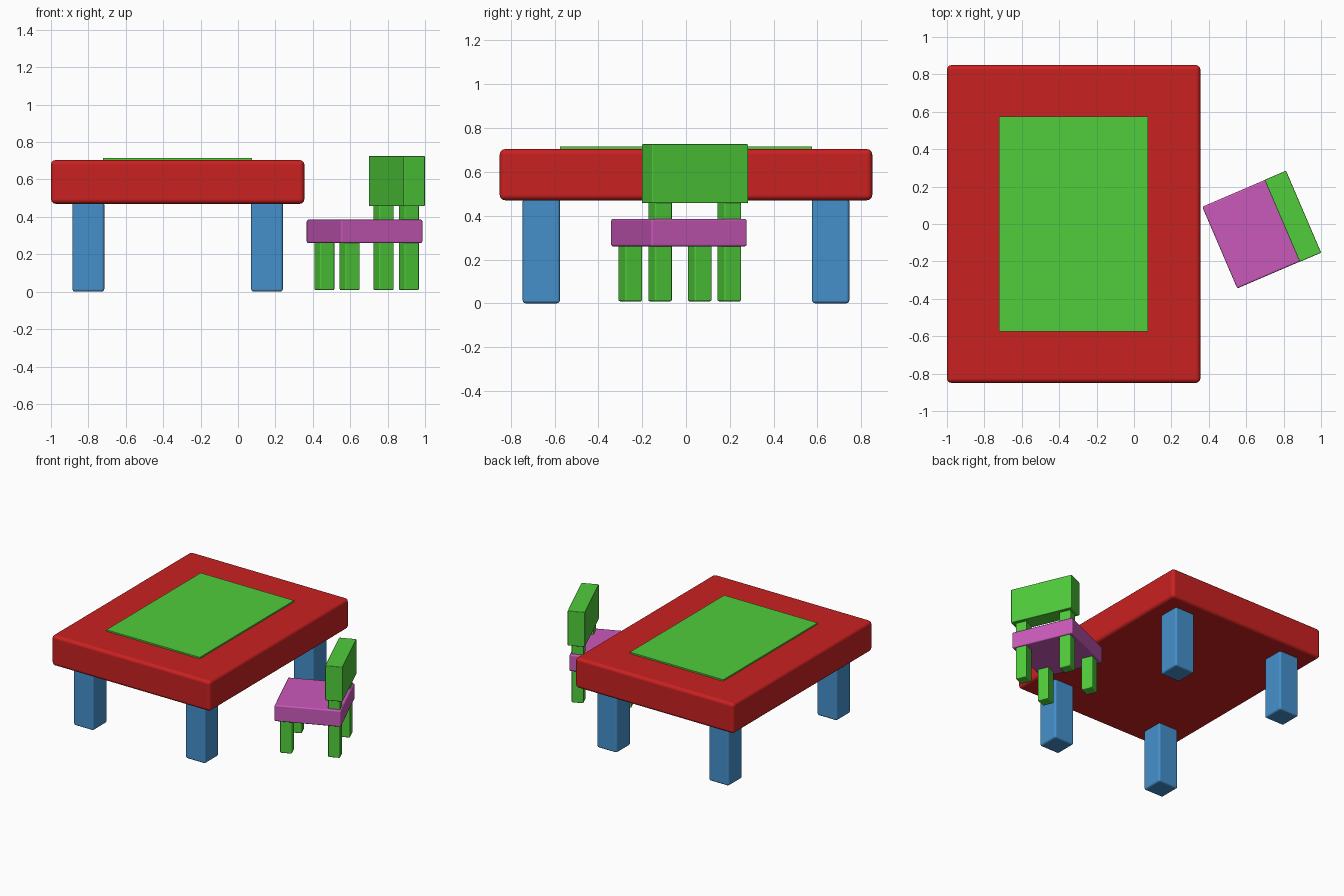
import bpy, bmesh, math
from mathutils import Matrix, Vector

if "Cube" in bpy.data.objects:
    bpy.data.objects.remove(bpy.data.objects["Cube"])


def material(name, rgb):
    m = bpy.data.materials.new(name)
    m.diffuse_color = (*rgb, 1)
    m.use_nodes = True
    m.node_tree.nodes["Principled BSDF"].inputs["Base Color"].default_value = m.diffuse_color
    return m


RED = material("red", (0.59, 0.015, 0.015))
GREEN = material("green", (0.08, 0.61, 0.043))
BLUE = material("blue", (0.06, 0.28, 0.60))
PINK = material("pink", (0.59, 0.10, 0.49))


def box(name, centre, size, z0, z1, mat, bevel=0.0, frame=Matrix()):
    """Box of plan size around centre from z0 to z1, with rounded edges."""
    mesh = bpy.data.meshes.new(name)
    bm = bmesh.new()
    place = (Matrix.Translation((*centre, (z0 + z1) / 2))
             @ Matrix.Diagonal((*size, z1 - z0, 1)))
    bmesh.ops.create_cube(bm, size=1, matrix=place)
    bm.to_mesh(mesh)
    bm.free()
    mesh.materials.append(mat)
    ob = bpy.data.objects.new(name, mesh)
    ob.matrix_world = frame
    bpy.context.collection.objects.link(ob)
    if bevel:
        mod = ob.modifiers.new("rounded edges", "BEVEL")
        mod.width = bevel
        mod.segments = 3
        mod.harden_normals = True
        mesh.shade_smooth()
    return ob


# Table
TX = -0.3225
box("table_top", (TX, 0), (1.355, 1.70), 0.47, 0.704, RED, 0.025)
box("table_mat", (TX, 0), (0.797, 1.15), 0.706, 0.715, GREEN)
box("table_mat_base", (TX, 0), (0.797, 1.15), 0.700, 0.7065, GREEN)
for side, sx in (("left", -1), ("right", 1)):
    for end, sy in (("front", -1), ("back", 1)):
        box(f"table_leg_{end}_{side}", (TX + sx * 0.4775, sy * 0.66),
            (0.17, 0.17), 0.0, 0.48, BLUE, 0.014)

# Chair, turned towards the table
chair = Matrix.Translation((0.6875, -0.028, 0)) @ Matrix.Rotation(math.radians(23.2), 4, "Z")
box("chair_seat", (-0.012, 0), (0.475, 0.475), 0.26, 0.385, PINK, 0.009, chair)
box("chair_back", (0.176, 0), (0.125, 0.477), 0.457, 0.726, GREEN, 0.005, chair)
for side, sy in (("left", -1), ("right", 1)):
    box(f"chair_front_leg_{side}", (-0.172, sy * 0.172), (0.085, 0.085),
        0.009, 0.28, GREEN, 0.007, chair)
    # Rear legs rise through the seat and carry the back
    box(f"chair_rear_leg_{side}", (0.172, sy * 0.172), (0.085, 0.085),
        0.009, 0.47, GREEN, 0.007, chair)
